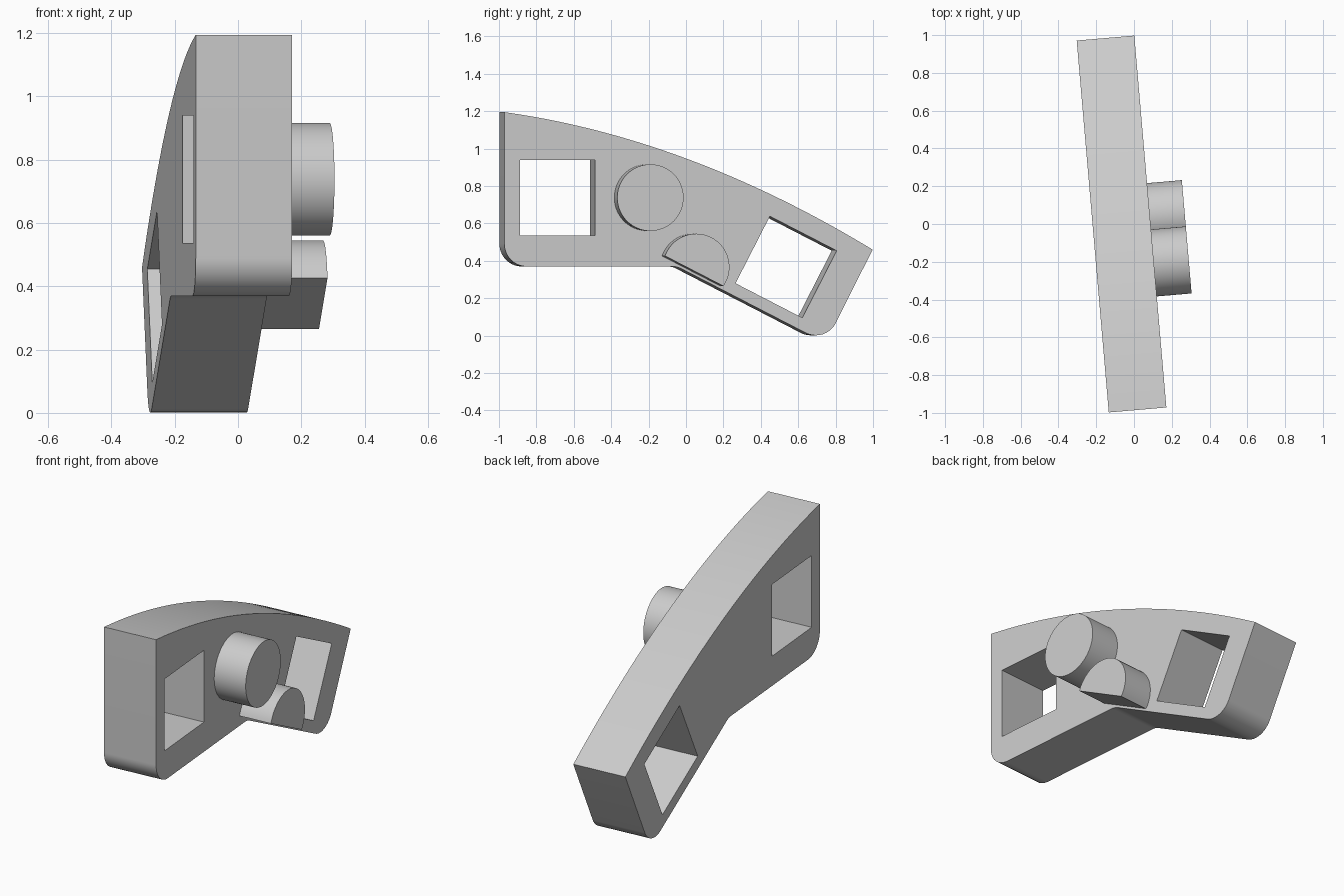
import bpy, math
from mathutils import Matrix, Vector

if "Cube" in bpy.data.objects:
    bpy.data.objects.remove(bpy.data.objects["Cube"])

YAW = math.radians(4.93)      # the plate stands slightly turned
SLOPE = math.radians(-27.2)   # angle of the lowered end
HALF = 0.153                  # half thickness of the plate
PEG = 0.185                   # how far the pegs stand out

# Profile plane: local x runs along the plate, local y is up, local z is the thickness
FRAME = (Matrix.Translation((-0.066, 0, 0)) @ Matrix.Rotation(YAW, 4, 'Z')
         @ Matrix(((0, 0, 1, 0), (1, 0, 0, 0), (0, 1, 0, 0), (0, 0, 0, 1))))

grey = bpy.data.materials.new("plain_grey")
grey.use_nodes = True
grey.diffuse_color = (0.6, 0.6, 0.6, 1)
grey.node_tree.nodes["Principled BSDF"].inputs["Base Color"].default_value = (0.6, 0.6, 0.6, 1)


def arc(cx, cy, r, start, end, n=16):
    """Points on an arc, angles in radians."""
    return [(cx + r * math.cos(start + (end - start) * i / n),
             cy + r * math.sin(start + (end - start) * i / n)) for i in range(n + 1)]


def fillet(before, corner, after, r, n=12):
    """Round the corner of a polyline with radius r."""
    a, c, b = Vector(before), Vector(corner), Vector(after)
    da, db = (a - c).normalized(), (b - c).normalized()
    half = da.angle(db) / 2
    centre = c + (da + db).normalized() * r / math.sin(half)
    reach = r / math.tan(half)
    p, q = c + da * reach - centre, c + db * reach - centre
    return [tuple(centre + (p.lerp(q, i / n)).normalized() * r) for i in range(n + 1)]


def square(cx, cy, size, angle):
    r = size / math.sqrt(2)
    return arc(cx, cy, r, angle + math.pi / 4, angle + math.pi * 7 / 4, 3)


def extruded(name, outlines, low, high):
    """Extrude outlines (the first may contain holes) between two depths."""
    curve = bpy.data.curves.new(name, 'CURVE')
    curve.dimensions = '2D'
    curve.fill_mode = 'BOTH'
    curve.extrude = (high - low) / 2
    for pts in outlines:
        spline = curve.splines.new('POLY')
        spline.points.add(len(pts) - 1)
        for point, (x, y) in zip(spline.points, pts):
            point.co = (x, y, 0, 1)
        spline.use_cyclic_u = True
    ob = bpy.data.objects.new(name, curve)
    bpy.context.collection.objects.link(ob)
    ob.matrix_world = FRAME @ Matrix.Translation((0, 0, (low + high) / 2))
    bpy.ops.object.select_all(action='DESELECT')
    ob.select_set(True)
    bpy.context.view_layer.objects.active = ob
    bpy.ops.object.convert(target='MESH')
    ob = bpy.context.object
    ob.name = name
    # Weld the caps to the sides
    bpy.ops.object.mode_set(mode='EDIT')
    bpy.ops.mesh.select_all(action='SELECT')
    bpy.ops.mesh.remove_doubles(threshold=0.0001)
    bpy.ops.mesh.normals_make_consistent(inside=False)
    bpy.ops.object.mode_set(mode='OBJECT')
    ob.data.materials.clear()
    ob.data.materials.append(grey)
    bpy.ops.object.shade_smooth_by_angle(angle=math.radians(30))
    return ob


# Bent plate: arched top, rounded lower corners, two square windows
top_left, top_right = Vector((-0.988, 1.195)), Vector((0.988, 0.46))
low_left, bend = (-0.988, 0.37), (-0.062, 0.37)
run = Vector((math.cos(SLOPE), math.sin(SLOPE)))
low_right = tuple(Vector(bend) + run * 0.898)
control = (top_left + top_right) / 2 + Vector((0, 0.23))
steps = 40
arch = [tuple(top_right * (1 - t) ** 2 + control * 2 * t * (1 - t) + top_left * t * t)
        for t in (i / steps for i in range(steps + 1))]
outline = (arch
           + fillet(top_left, low_left, bend, 0.12)
           + fillet(low_left, bend, low_right, 0.1, 6)
           + fillet(bend, low_right, top_right, 0.12))
windows = [square(-0.703, 0.738, 0.403, 0), square(0.524, 0.367, 0.403, SLOPE)]
extruded("bent_plate", [outline] + windows, -HALF, HALF)

# Round peg
extruded("round_peg", [arc(-0.22, 0.738, 0.178, 0, math.tau * 63 / 64, 63)], HALF - 0.01, HALF + PEG)

# Half-round peg with its flat side parallel to the lowered edge
dip = math.asin(0.024 / 0.178)
extruded("half_round_peg", [arc(0.026, 0.367, 0.178, SLOPE - dip, SLOPE + math.pi + dip, 36)],
         HALF - 0.01, HALF + PEG)
